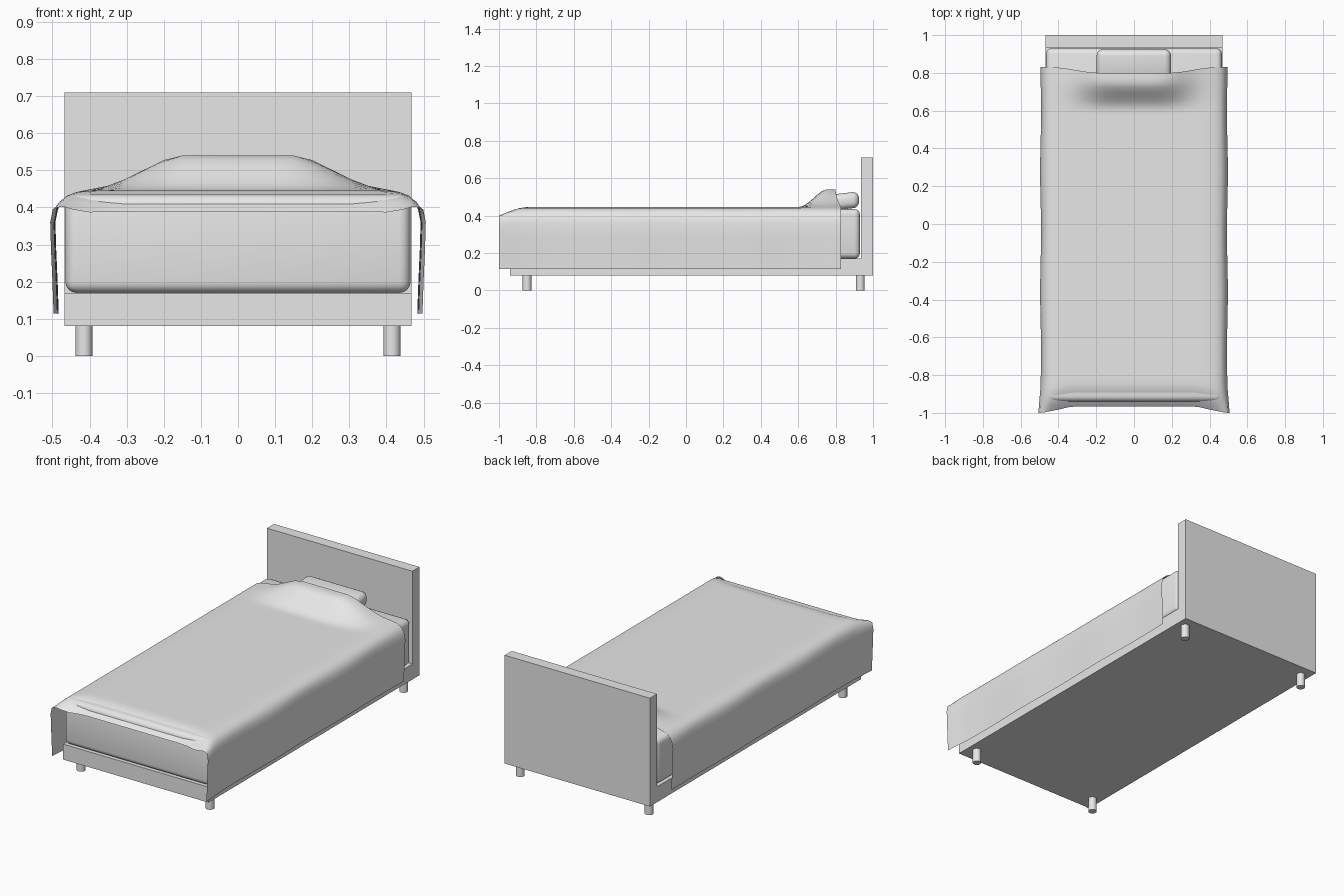
import bpy, bmesh, math
from mathutils import Vector

cube = bpy.data.objects.get("Cube")
if cube:
    bpy.data.objects.remove(cube, do_unlink=True)

grey = bpy.data.materials.new("light_grey")
grey.use_nodes = True
COLOUR = (0.8, 0.8, 0.8, 1)
grey.diffuse_color = COLOUR
grey.node_tree.nodes["Principled BSDF"].inputs["Base Color"].default_value = COLOUR


def finish(name, bm, angle=40):
    bmesh.ops.recalc_face_normals(bm, faces=bm.faces)
    mesh = bpy.data.meshes.new(name)
    bm.to_mesh(mesh)
    bm.free()
    mesh.materials.append(grey)
    obj = bpy.data.objects.new(name, mesh)
    bpy.context.collection.objects.link(obj)
    bpy.ops.object.select_all(action='DESELECT')
    obj.select_set(True)
    bpy.context.view_layer.objects.active = obj
    bpy.ops.object.shade_smooth_by_angle(angle=math.radians(angle))
    return obj


def rounded_box(name, low, high, radius, segments=4):
    low, high = Vector(low), Vector(high)
    bm = bmesh.new()
    bmesh.ops.create_cube(bm, size=1)
    bmesh.ops.scale(bm, vec=high - low, verts=bm.verts)
    bmesh.ops.translate(bm, vec=(low + high) / 2, verts=bm.verts)
    bmesh.ops.bevel(bm, geom=bm.edges[:], offset=radius, segments=segments,
                    profile=0.5, affect='EDGES')
    return finish(name, bm, 60)


def smoothstep(a, b, v):
    t = max(0, min(1, (v - a) / (b - a)))
    return t * t * (3 - 2 * t)


# Bed frame: L-shaped side profile with the headboard, extruded across
bm = bmesh.new()
profile = [(-0.94, 0.08), (1, 0.08), (1, 0.71), (0.935, 0.71), (0.935, 0.17), (-0.94, 0.17)]
side = bm.faces.new([bm.verts.new((-0.468, y, z)) for y, z in profile])
out = bmesh.ops.extrude_face_region(bm, geom=[side])
moved = [g for g in out["geom"] if isinstance(g, bmesh.types.BMVert)]
bmesh.ops.translate(bm, vec=(0.936, 0, 0), verts=moved)
finish("bed_frame", bm)

# Four short round legs
for end, y in (("front", -0.85), ("back", 0.932)):
    for hand, x in (("left", 0.415), ("right", -0.415)):
        bm = bmesh.new()
        bmesh.ops.create_cone(bm, cap_ends=True, segments=20, radius1=0.023,
                              radius2=0.023, depth=0.085)
        bmesh.ops.translate(bm, vec=(x, y, 0.0425), verts=bm.verts)
        finish(f"{end}_{hand}_leg", bm)

# Mattress and pillow
rounded_box("mattress", (-0.465, -0.94, 0.17), (0.465, 0.93, 0.435), 0.03)
pillow = rounded_box("pillow", (-0.198, 0.71, 0.44), (0.196, 0.925, 0.526), 0.034, 5)
for v in pillow.data.vertices:
    # The side under the blanket tapers away
    v.co.z -= 0.03 * (1 - smoothstep(0.7, 0.8, v.co.y))

# Blanket: draped open sheet, half section from the side hem to the middle
half = [(0.488, 0.115), (0.491, 0.2), (0.495, 0.29), (0.497, 0.36), (0.49, 0.395),
        (0.478, 0.417), (0.46, 0.432), (0.435, 0.441), (0.4, 0.445)]
half += [(0.4 - 0.05 * i, 0.446) for i in range(1, 9)]
section = [(-x, z) for x, z in half] + half[-2::-1]
rows = [i / 60 for i in range(11)]
rows += [rows[-1] + (0.74 - rows[-1]) * i / 14 for i in range(1, 15)]
rows += [0.74 + 0.26 * i / 18 for i in range(1, 19)]


def drape(x, z, t):
    ax = abs(x)
    top = smoothstep(0.40, 0.43, z)
    back = 0.80 + 0.03 * smoothstep(0.18, 0.44, ax)
    # Front edge rolls over the mattress, its corners flare forward
    flare = smoothstep(0.3, 0.5, ax)
    front = -0.965 - 0.035 * flare
    y = front + (back - front) * t
    roll = max(0, 1 - t * 14)
    z -= top * (0.058 - 0.03 * smoothstep(0.41, 0.47, ax)) * roll ** 2
    if ax > 0.4:
        x += math.copysign(0.009, x) * roll
    # Hump over the pillow
    rise = smoothstep(0.60, 0.77, y)
    hump = 0.09 * (1 - smoothstep(0.12, 0.38, ax)) + 0.012 * (1 - smoothstep(0.3, 0.46, ax))
    z += (hump * rise) if z > 0.4 else 0
    # Gentle sway of the hanging sides
    x -= math.copysign(0.005, x) * (1 - top) * math.sin(t * 9) ** 2
    return Vector((x, y, min(z, 0.54)))


bm = bmesh.new()
grid = [[bm.verts.new(drape(x, z, t)) for x, z in section] for t in rows]
for a, b in zip(grid, grid[1:]):
    for i in range(len(section) - 1):
        bm.faces.new((a[i], a[i + 1], b[i + 1], b[i]))
finish("blanket", bm, 80)
